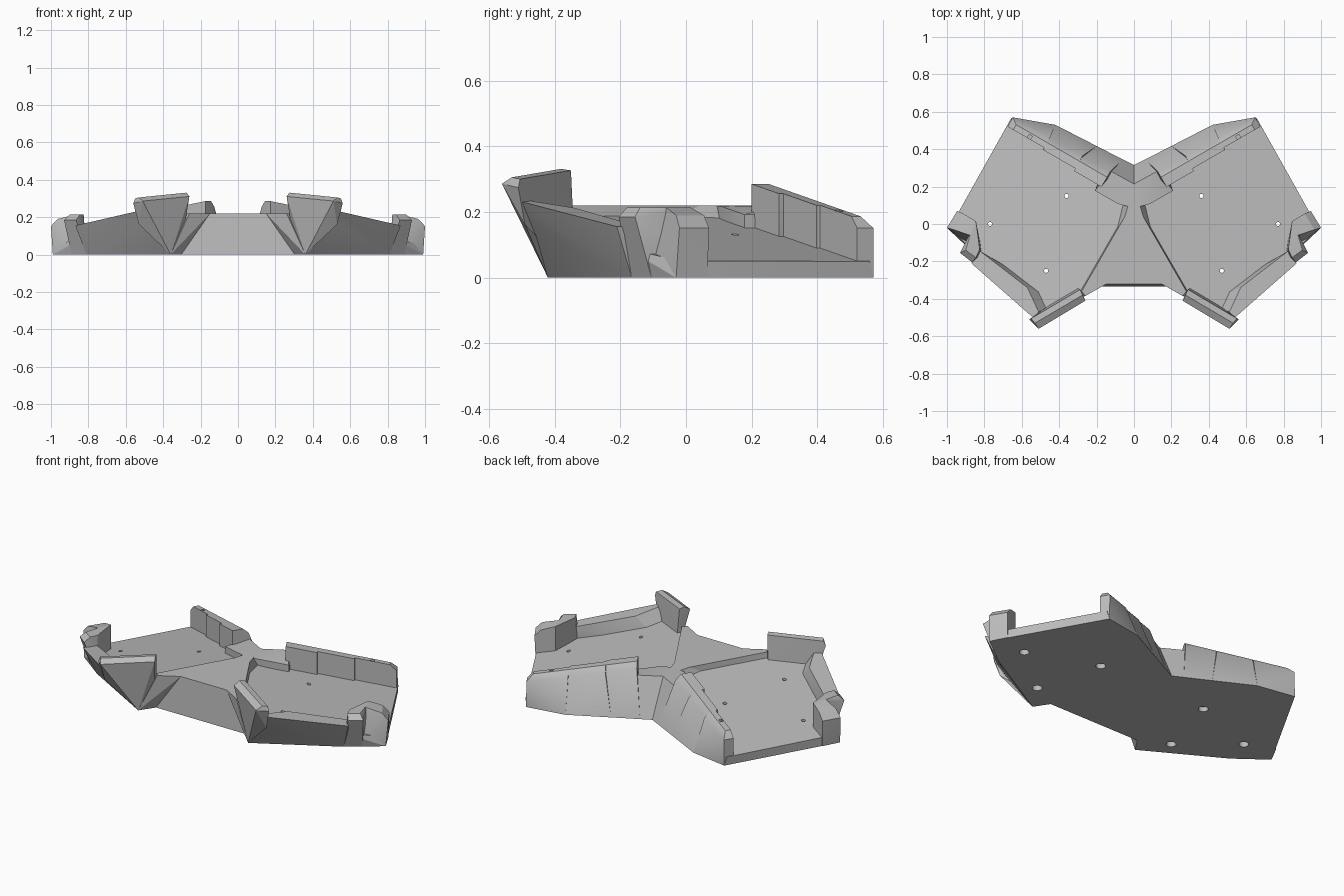
import bpy, bmesh, math
from mathutils import Vector

if "Cube" in bpy.data.objects:
    bpy.data.objects.remove(bpy.data.objects["Cube"], do_unlink=True)

grey = bpy.data.materials.new("light_grey")
grey.use_nodes = True
colour = (0.5, 0.5, 0.5, 1)
grey.diffuse_color = colour
grey.node_tree.nodes["Principled BSDF"].inputs["Base Color"].default_value = colour

BRIDGE = 0.22


def floor_z(x, y):
    """Height of the sloping tray floor."""
    return 0.05 + 0.176 * (0.85 - 0.866 * x - 0.5 * y)


def base(*pts):
    return [(x, y, 0) for x, y in pts]


def level(z, *pts):
    return [(x, y, z) for x, y in pts]


def above(h, *pts):
    """Points a fixed height above the tray floor."""
    return [(x, y, floor_z(x, y) + h) for x, y in pts]


def wing(u, v):
    """Wing axes (outward, backward) to x, y."""
    return (0.866 * u - 0.5 * v, 0.5 * u + 0.866 * v)


def solid(name, pts):
    """Convex block around the points, mirrored to both sides."""
    bm = bmesh.new()
    for p in pts:
        bm.verts.new(p)
    res = bmesh.ops.convex_hull(bm, input=bm.verts)
    loose = {g for g in res["geom_interior"] + res["geom_unused"]
             if isinstance(g, bmesh.types.BMVert)}
    bmesh.ops.delete(bm, geom=list(loose), context="VERTS")
    bmesh.ops.dissolve_limit(bm, angle_limit=math.radians(1),
                             verts=bm.verts, edges=bm.edges)
    bmesh.ops.recalc_face_normals(bm, faces=bm.faces)
    me = bpy.data.meshes.new(name)
    bm.to_mesh(me)
    bm.free()
    ob = bpy.data.objects.new(name, me)
    bpy.context.collection.objects.link(ob)
    me.materials.append(grey)
    return ob


def activate(ob):
    bpy.ops.object.select_all(action="DESELECT")
    ob.select_set(True)
    bpy.context.view_layer.objects.active = ob


def drill(ob, x, y, z, radius, depth, sides=20, turn=0):
    """Cut a vertical hole centred at x, y, z."""
    bpy.ops.mesh.primitive_cylinder_add(vertices=sides, radius=radius, depth=depth,
                                        location=(x, y, z), rotation=(0, 0, turn))
    cutter = bpy.context.object
    cutter.data.materials.append(grey)
    activate(ob)
    mod = ob.modifiers.new("hole", "BOOLEAN")
    mod.operation = "DIFFERENCE"
    mod.solver = "EXACT"
    mod.object = cutter
    bpy.ops.object.modifier_apply(modifier=mod.name)
    bpy.data.objects.remove(cutter, do_unlink=True)


parts = []

# Sloping tray floor with screw holes
tray = solid("tray_floor",
             base((0.02, 0.09), (0.02, 0.32), (0.42, 0.53), (0.65, 0.57),
                  (0.99, -0.03), (0.81, -0.165), (0.36, -0.42), (0.31, -0.335))
             + above(0, (0.02, 0.09), (0.28, -0.36), (0.48, -0.45), (0.83, -0.18),
                     (0.985, -0.02), (0.66, 0.56), (0.45, 0.45), (0.1, 0.24)))
for x, y in ((0.36, 0.15), (0.47, -0.25), (0.77, 0.0)):
    drill(tray, x, y, 0.1, 0.011, 0.5)
    drill(tray, x, y, 0, 0.027, 0.06)
parts.append(tray)

# Flat bridge joining the wings
parts.append(solid("bridge_middle",
                   level(BRIDGE, (0, 0.214), (0, -0.322), (0.15, -0.322), (0.02, 0.09))
                   + base((0, 0.315), (0, -0.335), (0.31, -0.335))))
parts.append(solid("bridge_side",
                   level(BRIDGE, (0.02, 0.09), (0.15, -0.322), (0.26, -0.385), (0.28, -0.36))
                   + base((0.02, 0.09), (0.31, -0.335), (0.36, -0.42))))
parts.append(solid("bridge_back",
                   level(BRIDGE, (0, 0.214), (0.12, 0.28), (0.02, 0.09), (0, 0.09))
                   + above(0.04, wing(0.13, 0.05), wing(0.27, 0.05), wing(0.27, 0.15))
                   + base((0, 0.09), (0, 0.315), (0.12, 0.376), wing(0.27, 0.05))))

# Back wall, thicker in steps towards the middle
steps = ((0.25, 0.42, 0.085), (0.42, 0.62, 0.1), (0.62, 0.846, 0.113))
outside = {0.25: (0.06, 0.345), 0.42: (0.2, 0.417), 0.62: (0.42, 0.53), 0.846: (0.65, 0.57)}
for i, (u0, u1, v) in enumerate(steps):
    end = u1 - 0.035 if i == 2 else u1
    wall = solid(f"back_wall_{i + 1}",
                 base(outside[u0], outside[u1], wing(u0, v), wing(u1, v))
                 + above(0.13, wing(u0, v), wing(end, v), wing(u0, 0.145), wing(end, 0.145))
                 + above(0.1, wing(u0, 0.18), wing(u1, 0.17), wing(u1, v)))
    if i == 2:
        x, y = wing(0.715, 0.124)
        drill(wall, x, y, 0.2, 0.014, 0.1, 4, math.radians(75))
    parts.append(wall)

# Tall front hook
parts.append(solid("front_hook",
                   base((0.31, -0.335), (0.36, -0.42))
                   + above(0, (0.285, -0.355), (0.53, -0.49))
                   + above(0.14, (0.288, -0.35), (0.55, -0.505),
                           (0.275, -0.38), (0.53, -0.53))
                   + above(0.115, (0.26, -0.41), (0.51, -0.56), (0.56, -0.51))))

# Low lip along the front outer edge
inner = ((0.51, -0.47), (0.57, -0.34), (0.83, -0.14))
parts.append(solid("front_lip",
                   base((0.36, -0.42), (0.81, -0.165))
                   + above(0, *inner)
                   + above(0.07, *inner, (0.54, -0.5), (0.87, -0.21))))

# Outer corner clip, in two bent halves
parts.append(solid("corner_clip_back",
                   base((0.99, -0.03), (0.94, 0.065), (0.845, 0.015), (0.87, -0.12))
                   + level(0.152, (1, -0.02), (0.945, 0.07))
                   + level(0.19, (0.965, -0.03), (0.912, 0.055))
                   + level(0.213, (0.845, 0.015), (0.877, -0.06))))
parts.append(solid("corner_clip_front",
                   base((0.81, -0.165), (0.89, -0.105))
                   + above(0, (0.825, -0.135), (0.845, 0.015))
                   + level(0.213, (0.845, 0.015), (0.825, -0.135), (0.845, -0.18),
                           (0.877, -0.06), (0.9, -0.14))
                   + level(0.185, (0.865, -0.205), (0.93, -0.155))))

# Mirror every part and keep edges crisp
for ob in parts:
    activate(ob)
    mod = ob.modifiers.new("mirror", "MIRROR")
    mod.use_clip = False
    bpy.ops.object.modifier_apply(modifier=mod.name)
    bpy.ops.object.shade_smooth_by_angle(angle=math.radians(25))
